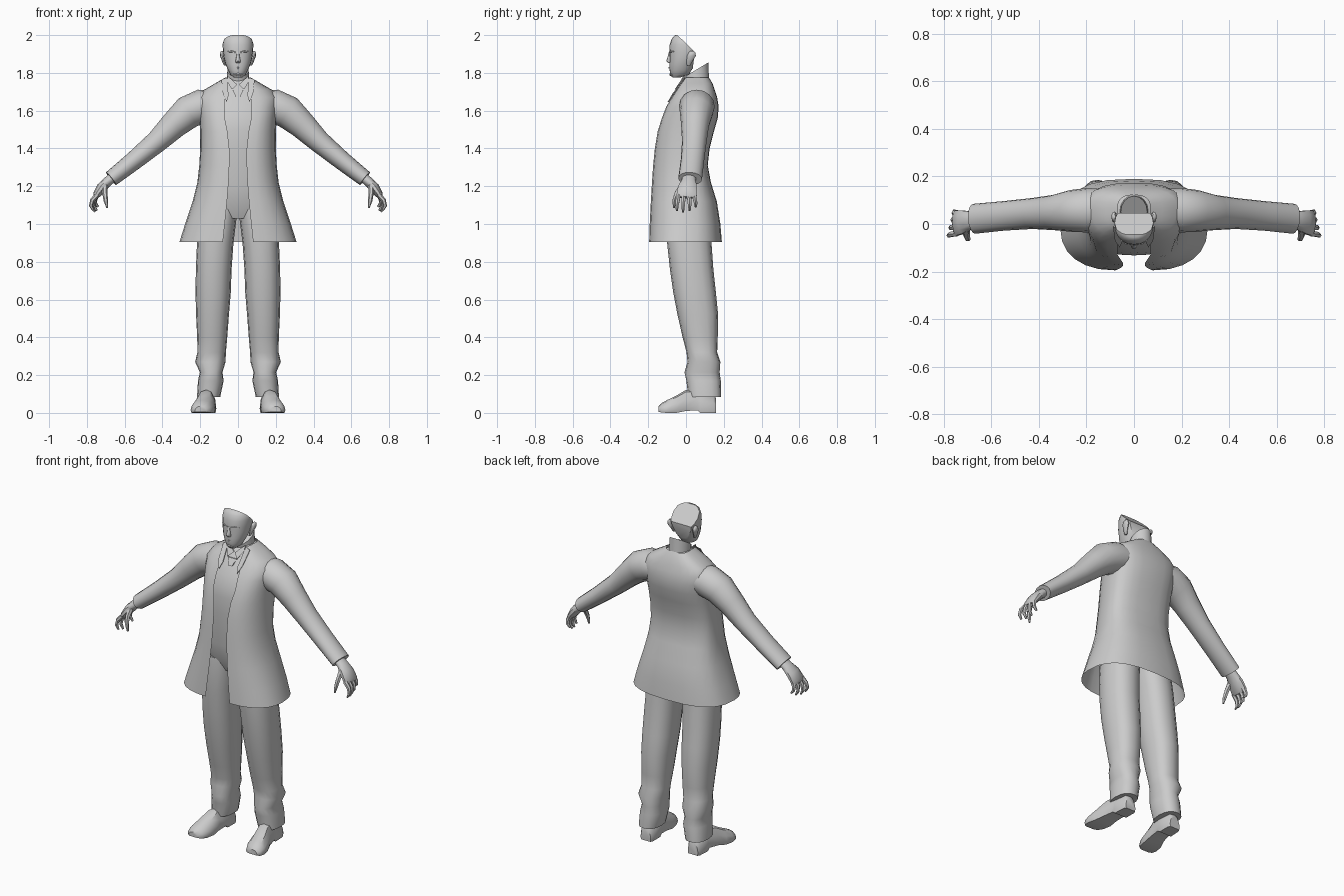
import bpy, bmesh, math
from mathutils import Vector

cloth = bpy.data.materials.new("plain grey")
cloth.diffuse_color = (0.6, 0.6, 0.6, 1)


def finish(name, bm, mirror=False, angle=45):
    """Turn a bmesh into a shaded object, optionally mirrored across x."""
    bmesh.ops.recalc_face_normals(bm, faces=bm.faces)
    me = bpy.data.meshes.new(name)
    bm.to_mesh(me)
    bm.free()
    me.materials.append(cloth)
    ob = bpy.data.objects.new(name, me)
    bpy.context.collection.objects.link(ob)
    if mirror:
        mod = ob.modifiers.new("mirror", 'MIRROR')
        mod.use_mirror_merge = False
    bpy.ops.object.select_all(action='DESELECT')
    ob.select_set(True)
    bpy.context.view_layer.objects.active = ob
    bpy.ops.object.shade_smooth_by_angle(angle=math.radians(angle))
    return ob


def loft(rings, closed=True, caps=(True, True)):
    bm = bmesh.new()
    vs = [[bm.verts.new(p) for p in r] for r in rings]
    n = len(vs[0])
    for a, b in zip(vs, vs[1:]):
        for i in range(n if closed else n - 1):
            j = (i + 1) % n
            bm.faces.new((a[i], a[j], b[j], b[i]))
    if caps[0]:
        bm.faces.new(vs[0])
    if caps[1]:
        bm.faces.new(vs[-1])
    return bm


def spow(v, p):
    return math.copysign(abs(v) ** p, v)


def slab(z, x0, x1, y0, y1, n=16, p=0.85, tilt=0.0):
    """Rounded horizontal ring filling a box; tilt raises its back."""
    cx, cy, rx, ry = (x0 + x1) / 2, (y0 + y1) / 2, (x1 - x0) / 2, (y1 - y0) / 2
    out = []
    for i in range(n):
        a = 2 * math.pi * i / n
        s = spow(math.sin(a), p)
        out.append((cx + rx * spow(math.cos(a), p), cy + ry * s, z + tilt * s))
    return out


def tube(path, n=12):
    """Rings along a path of (x, y, z, half height, half depth)."""
    pts = [Vector(p[:3]) for p in path]
    rings = []
    for i, p in enumerate(path):
        t = (pts[min(i + 1, len(pts) - 1)] - pts[max(i - 1, 0)]).normalized()
        s = Vector((0, 1, 0))
        s = (s - t * s.dot(t)).normalized()
        u = t.cross(s)
        rings.append([pts[i] + u * p[3] * math.cos(2 * math.pi * k / n)
                      + s * p[4] * math.sin(2 * math.pi * k / n) for k in range(n)])
    return loft(rings)


def plate(name, pts, thick=0.006, mirror=True):
    """Thin flat panel pushed back along y."""
    bm = loft([pts, [(x, y + thick, z) for x, y, z in pts]])
    return finish(name, bm, mirror, 30)


# Long open coat: z, front edge x, front y, side x, side y, back y
coat_rows = [(0.905, .080, -.195, .310, -.02, .190), (1.0, .070, -.192, .280, -.01, .182),
             (1.12, .058, -.186, .240, 0, .163), (1.22, .050, -.180, .215, .01, .132),
             (1.31, .046, -.174, .205, .01, .115), (1.4, .046, -.165, .200, .02, .125),
             (1.49, .056, -.150, .200, .03, .148), (1.56, .070, -.128, .203, .04, .168),
             (1.62, .070, -.105, .210, .05, .173), (1.67, .068, -.076, .215, .06, .165),
             (1.71, .066, -.050, .180, .065, .152), (1.745, .064, -.025, .120, .065, .140),
             (1.775, .058, .000, .068, .065, .122)]
rings = []
for z, ex, fy, sx, sy, by in coat_rows:
    half = []
    for i in range(7):
        a = math.pi / 2 * i / 6
        half.append((ex + (sx - ex) * math.sin(a) ** .9, sy + (fy - sy) * math.cos(a) ** .9, z))
    for i in range(1, 7):
        a = math.pi / 2 * i / 6
        half.append((sx * max(math.cos(a), 0) ** .75, sy + (by - sy) * math.sin(a) ** .75, z))
    half[-1] = (0, by, z)
    rings.append(half + [(-x, y, h) for x, y, h in reversed(half[:-1])])
finish("coat", loft(rings, closed=False, caps=(False, False)), angle=60)

# Shirt front and hips under the coat
shirt = [(1.03, .15, -.075, .11), (1.1, .17, -.105, .11), (1.2, .18, -.122, .10),
         (1.4, .18, -.132, .10), (1.5, .18, -.132, .12), (1.56, .18, -.122, .14),
         (1.62, .17, -.099, .15), (1.67, .16, -.070, .145), (1.71, .13, -.044, .135),
         (1.745, .095, -.019, .125), (1.772, .06, .004, .115)]
finish("shirt", loft([slab(z, -x, x, f, b, 24, .8) for z, x, f, b in shirt]), angle=60)

# Trouser leg: z, inner x, outer x, front y, back y
leg = [(1.10, .0, .19, -.10, .11), (1.03, .008, .205, -.105, .125), (.9, .024, .217, -.10, .135),
       (.76, .034, .223, -.085, .145), (.64, .038, .225, -.068, .158), (.52, .048, .222, -.045, .170),
       (.40, .057, .216, -.018, .168), (.32, .064, .215, .003, .165), (.27, .066, .227, .008, .182),
       (.215, .082, .202, -.008, .178), (.17, .076, .212, .002, .184), (.085, .094, .217, .012, .186)]
finish("trouser_leg", loft([slab(*r) for r in leg]), True, 50)

# Shoe: vertical rings from heel to toe, y, centre x, half width, bottom z, top z
shoe = [(.160, .158, .034, 0, .075), (.145, .158, .043, 0, .10), (.075, .160, .045, 0, .12),
        (.060, .161, .044, .014, .125), (.0, .170, .050, .010, .122), (-.05, .180, .060, 0, .092),
        (-.10, .190, .061, 0, .068), (-.13, .195, .050, .002, .052), (-.145, .198, .030, .006, .035)]
rings = []
for y, cx, w, b, t in shoe:
    prof = [(-.9, 0), (-1, .2), (-.9, .55), (-.55, .9), (0, 1), (.55, .9), (.9, .55), (1, .2), (.9, 0)]
    rings.append([(cx + w * u, y, b + (t - b) * v) for u, v in prof])
finish("shoe", loft(rings), True, 40)

# Sleeve, cuff opening and hand
finish("sleeve", tube([(.12, .060, 1.630, .075, .085), (.19, .058, 1.622, .092, .094),
                       (.265, .055, 1.592, .088, .088), (.34, .048, 1.524, .073, .074),
                       (.43, .044, 1.436, .059, .065), (.55, .034, 1.336, .050, .062),
                       (.672, .022, 1.240, .043, .063)], 16), True, 50)
finish("palm", tube([(.655, .018, 1.253, .026, .036), (.690, .015, 1.225, .026, .040),
                     (.722, .008, 1.193, .027, .052), (.748, .004, 1.155, .020, .056),
                     (.754, .003, 1.140, .012, .052)], 10), True, 50)
for k, (y, drop, out) in enumerate([(-.040, .085, .030), (-.013, .092, .022),
                                    (.016, .085, .012), (.043, .065, .004)]):
    z = 1.155
    finish("finger_%d" % (k + 1), tube([
        (.745, y, z, .013, .013), (.754 + out * .6, y * 1.1, z - drop * .35, .012, .012),
        (.752 + out * .9, y * 1.2, z - drop * .7, .010, .010),
        (.735 + out, y * 1.2, z - drop, .005, .006)], 6), True, 50)
finish("thumb", tube([(.705, -.015, 1.205, .017, .018), (.705, -.048, 1.165, .014, .014),
                      (.700, -.062, 1.125, .012, .011), (.692, -.064, 1.085, .005, .006)], 6), True, 50)

# Neck with a high back
finish("neck", loft([slab(1.72, -.062, .062, -.005, .125, p=1), slab(1.765, -.060, .060, -.010, .122, p=1),
                     slab(1.815, -.056, .056, -.015, .118, p=1, tilt=.04)]), angle=50)

# Head sliced flat and slanting at the back
head = [(1.776, .022, -.072, -.03), (1.790, .040, -.082, .015), (1.815, .053, -.087, .03),
        (1.845, .066, -.088, .05), (1.88, .075, -.087, .07), (1.91, .079, -.088, .085),
        (1.95, .082, -.086, .09), (1.98, .076, -.076, .08), (1.993, .062, -.066, .06), (2.0, .045, -.056, .04)]
bm = loft([slab(z, -x, x, f, b, 20, .9) for z, x, f, b in head])
for co, no in (((0, -.045, 2.0), (0, .70, .72)), ((0, .045, 1.9), (0, 1, -.12))):
    cut = bmesh.ops.bisect_plane(bm, geom=bm.verts[:] + bm.edges[:] + bm.faces[:], dist=1e-5,
                                 plane_co=co, plane_no=no, clear_outer=True)
    bmesh.ops.edgenet_fill(bm, edges=[e for e in cut['geom_cut'] if isinstance(e, bmesh.types.BMEdge)])
finish("head", bm, angle=40)

# Facial features
finish("nose", loft([slab(1.912, -.006, .006, -.090, -.075, 8), slab(1.885, -.009, .009, -.097, -.075, 8),
                     slab(1.863, -.014, .014, -.105, -.075, 8), slab(1.852, -.011, .011, -.094, -.075, 8)]), angle=50)
finish("brow", tube([(.010, -.083, 1.908, .004, .006), (.032, -.081, 1.913, .006, .007),
                     (.056, -.064, 1.912, .003, .005)], 6), True)
finish("lips", tube([(-.024, -.077, 1.824, .002, .003), (0, -.087, 1.827, .006, .005),
                     (.024, -.077, 1.824, .002, .003)], 6))
finish("chin", tube([(-.022, -.071, 1.792, .006, .007), (0, -.078, 1.792, .010, .010),
                     (.022, -.071, 1.792, .006, .007)], 8))
finish("ear", loft([slab(1.838, .064, .074, .005, .022, 8), slab(1.86, .068, .084, .002, .034, 8),
                    slab(1.89, .072, .095, .006, .052, 8), slab(1.908, .076, .095, .015, .050, 8),
                    slab(1.915, .078, .089, .022, .042, 8)]), True, 50)

# Lapels, shirt collar and tie
plate("lapel", [(.058, -.008, 1.775), (.088, -.014, 1.765), (.080, -.072, 1.69),
                (.060, -.098, 1.645), (.050, -.075, 1.68)])
plate("shirt_collar", [(.056, -.012, 1.785), (.058, -.022, 1.755), (.032, -.060, 1.712), (.004, -.034, 1.738)])
plate("tie_knot", [(-.030, -.052, 1.708), (.030, -.052, 1.708), (.018, -.064, 1.690), (.014, -.078, 1.672),
                   (-.014, -.078, 1.672), (-.018, -.064, 1.690)], .009, False)
